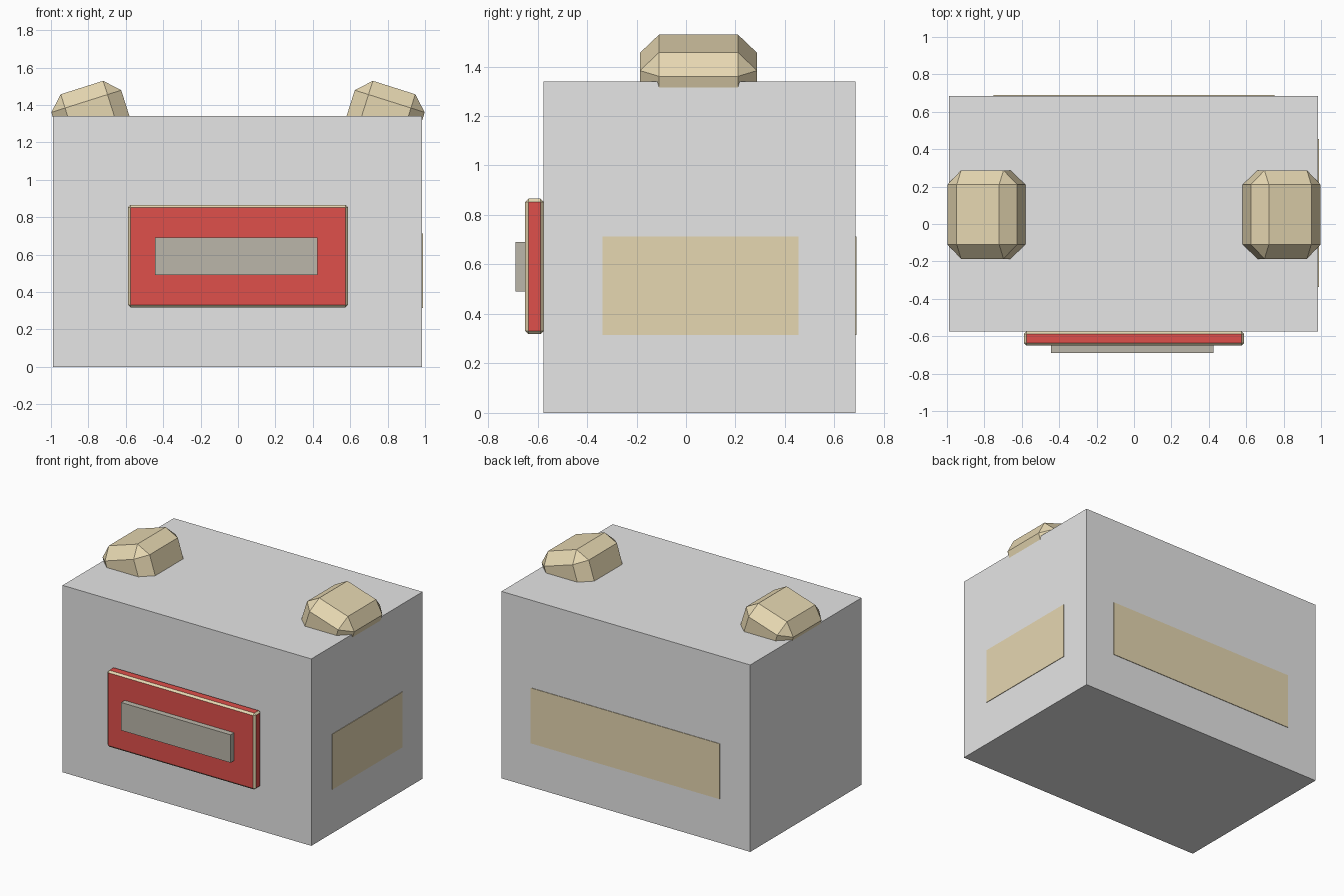
import bpy, bmesh, math
from mathutils import Matrix, Vector

if "Cube" in bpy.data.objects:
    bpy.data.objects.remove(bpy.data.objects["Cube"])


def material(name, r, g, b):
    m = bpy.data.materials.new(name)
    m.diffuse_color = (r, g, b, 1)
    m.use_nodes = True
    m.node_tree.nodes["Principled BSDF"].inputs["Base Color"].default_value = m.diffuse_color
    return m


GREY = material("light grey", 0.79, 0.79, 0.79)
TAN = material("tan", 0.79, 0.68, 0.44)
RED = material("red", 0.74, 0.08, 0.07)
STONE = material("stone grey", 0.50, 0.47, 0.40)


def block(name, lo, hi, mats, bevel=0.0, tilt=0.0):
    """Box between two corners, optionally chamfered and tilted about y.
    A second material goes on the chamfer faces."""
    lo, hi = Vector(lo), Vector(hi)
    bm = bmesh.new()
    bmesh.ops.create_cube(bm, size=1, matrix=Matrix.Diagonal((*(hi - lo), 1)))
    if bevel:
        bmesh.ops.bevel(bm, geom=bm.edges[:], offset=bevel, segments=1,
                        affect='EDGES')
    bm.normal_update()
    if len(mats) > 1:
        for f in bm.faces:
            f.material_index = 1 if max(abs(c) for c in f.normal) < 0.99 else 0
    bm.transform(Matrix.Translation((lo + hi) / 2) @ Matrix.Rotation(tilt, 4, 'Y'))
    me = bpy.data.meshes.new(name)
    bm.to_mesh(me)
    bm.free()
    for m in mats:
        me.materials.append(m)
    ob = bpy.data.objects.new(name, me)
    bpy.context.collection.objects.link(ob)
    return ob


# main box
block("body", (-0.989, -0.575, 0), (0.984, 0.685, 1.34), [GREY])

# red front panel with tan chamfers, and the bar on it
block("front_panel", (-0.588, -0.65, 0.318), (0.588, -0.575, 0.866), [RED, TAN], 0.013)
block("front_bar", (-0.444, -0.69, 0.49), (0.424, -0.64, 0.69), [STONE])

# thin plates on the right side and the back
block("side_plate", (0.981, -0.338, 0.315), (0.988, 0.455, 0.712), [TAN])
block("back_plate", (-0.75, 0.682, 0.315), (0.75, 0.689, 0.712), [TAN])

# chamfered ears leaning outward, sunk into the top
TILT = math.radians(17.6)
W, D, H = 0.392, 0.473, 0.40
for side, label in ((1, "right_ear"), (-1, "left_ear")):
    c = Vector((side * (0.8345 - H / 2 * math.sin(TILT)), 0.0505,
                1.493 - H / 2 * math.cos(TILT)))
    half = Vector((W, D, H)) / 2
    block(label, c - half, c + half, [TAN], 0.077, side * TILT)
